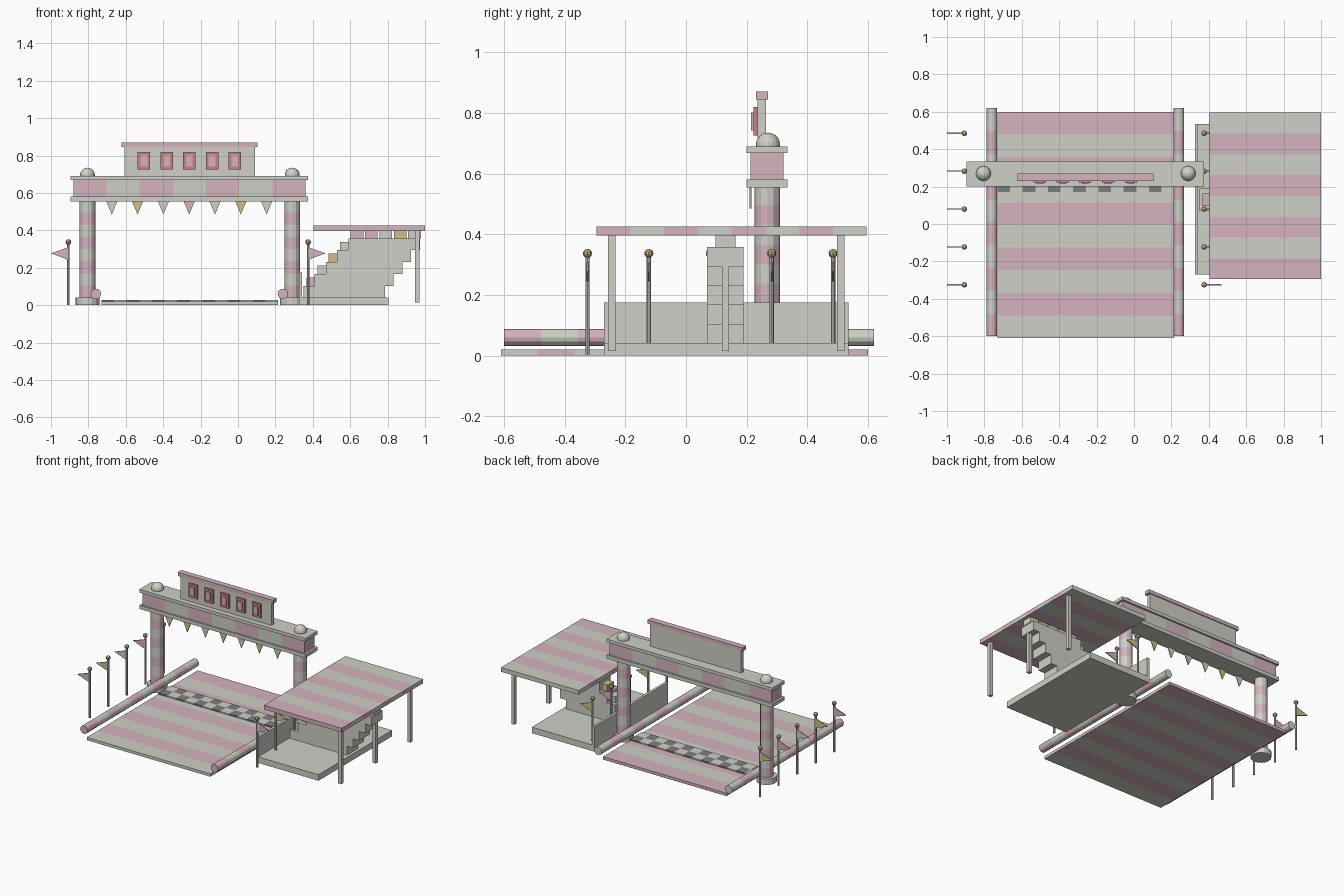
import bpy, bmesh, math
from mathutils import Vector, Matrix

cube = bpy.data.objects.get("Cube")
if cube:
    bpy.data.objects.remove(cube, do_unlink=True)


def material(name, color):
    m = bpy.data.materials.new(name)
    m.use_nodes = True
    m.diffuse_color = (*color, 1)
    m.node_tree.nodes["Principled BSDF"].inputs["Base Color"].default_value = (*color, 1)
    return m


WHITE = material("warm white", (0.63, 0.63, 0.58))
PINK = material("soft pink", (0.66, 0.45, 0.52))
GOLD = material("pale gold", (0.61, 0.52, 0.25))
BRASS = material("dark brass", (0.42, 0.36, 0.17))
RED = material("lamp red", (0.60, 0.22, 0.22))
DARK = material("checker grey", (0.21, 0.21, 0.21))


def finish(name, bm, *mats):
    mesh = bpy.data.meshes.new(name)
    bmesh.ops.recalc_face_normals(bm, faces=bm.faces)
    bm.to_mesh(mesh)
    bm.free()
    ob = bpy.data.objects.new(name, mesh)
    bpy.context.collection.objects.link(ob)
    for m in mats:
        mesh.materials.append(m)
    return ob


def cut(bm, axis, lo, hi, n):
    """Slice the mesh into n equal bands along an axis."""
    normal = Vector((0, 0, 0))
    normal[axis] = 1
    for i in range(1, n):
        bmesh.ops.bisect_plane(bm, geom=bm.verts[:] + bm.edges[:] + bm.faces[:],
                               plane_co=normal * (lo + (hi - lo) * i / n), plane_no=normal)


def band(value, lo, hi, n):
    return max(0, min(n - 1, int((value - lo) / (hi - lo) * n)))


def box_bm(x, y, z):
    bm = bmesh.new()
    bmesh.ops.create_cube(bm, size=1)
    for v in bm.verts:
        v.co = [r[0] if c < 0 else r[1] for c, r in zip(v.co, (x, y, z))]
    return bm


def stripe(name, bm, axis, lo, hi, n, first, second):
    cut(bm, axis, lo, hi, n)
    for f in bm.faces:
        f.material_index = band(f.calc_center_median()[axis], lo, hi, n) % 2
    return finish(name, bm, first, second)


def box(name, x, y, z, mat):
    return finish(name, box_bm(x, y, z), mat)


def tube_bm(x, y, z, r, depth, sides, along_y=False):
    bm = bmesh.new()
    bmesh.ops.create_cone(bm, cap_ends=True, segments=sides, radius1=r, radius2=r, depth=depth)
    if along_y:
        bmesh.ops.rotate(bm, verts=bm.verts, matrix=Matrix.Rotation(math.pi / 2, 3, "X"))
    bmesh.ops.translate(bm, verts=bm.verts, vec=(x, y, z))
    return bm


def ball(name, loc, r, mat, u, v):
    bm = bmesh.new()
    bmesh.ops.create_uvsphere(bm, u_segments=u, v_segments=v, radius=r,
                              matrix=Matrix.Translation(loc))
    return finish(name, bm, mat)


def pennant(name, a, b, tip, y, mat):
    """Thin triangular cloth in the xz plane."""
    bm = bmesh.new()
    face = bm.faces.new([bm.verts.new((p[0], y, p[1])) for p in (a, b, tip)])
    new = bmesh.ops.extrude_face_region(bm, geom=[face])["geom"]
    bmesh.ops.translate(bm, verts=[g for g in new if isinstance(g, bmesh.types.BMVert)],
                        vec=(0, 0.006, 0))
    return finish(name, bm, mat)


# Striped ground and checkered finish line
stripe("track", box_bm((-0.73, 0.215), (-0.61, 0.6), (0, 0.02)), 1, -0.61, 0.6, 10, WHITE, PINK)
line = box_bm((-0.73, 0.215), (0.17, 0.305), (0.019, 0.028))
cut(line, 0, -0.73, 0.215, 14)
cut(line, 1, 0.17, 0.305, 2)
for f in line.faces:
    c = f.calc_center_median()
    f.material_index = (band(c.x, -0.73, 0.215, 14) + band(c.y, 0.17, 0.305, 2)) % 2
finish("finish_line", line, DARK, WHITE)

# Side rails and gantry columns
for side, rail_x, col_x in (("right", -0.76, -0.805), ("left", 0.24, 0.29)):
    stripe(side + "_rail", tube_bm(rail_x, 0.01, 0.06, 0.028, 1.22, 12, True),
           1, -0.6, 0.62, 10, PINK, WHITE)
    finish(side + "_column_base", tube_bm(col_x, 0.268, 0.02, 0.065, 0.04, 16), WHITE)
    stripe(side + "_column", tube_bm(col_x, 0.268, 0.3, 0.042, 0.52, 12),
           2, 0.04, 0.56, 8, PINK, WHITE)
    ball(side + "_finial", (col_x, 0.27, 0.695), 0.04, WHITE, 16, 10)

# Gantry beam
box("beam_lower_plate", (-0.895, 0.375), (0.2, 0.335), (0.555, 0.58), WHITE)
stripe("beam", box_bm((-0.88, 0.36), (0.212, 0.322), (0.58, 0.668)), 0, -0.88, 0.36, 7, PINK, WHITE)
box("beam_upper_plate", (-0.895, 0.375), (0.2, 0.335), (0.668, 0.69), WHITE)

# Sign board with lamps
box("sign_board", (-0.607, 0.09), (0.236, 0.264), (0.69, 0.845), WHITE)
box("sign_cap", (-0.622, 0.105), (0.23, 0.27), (0.845, 0.87), PINK)
for i in range(5):
    x = -0.503 + i * 0.1215
    box(f"lamp_frame_{i}", (x - 0.033, x + 0.033), (0.222, 0.237), (0.725, 0.82), RED)
    box(f"lamp_lens_{i}", (x - 0.018, x + 0.018), (0.214, 0.223), (0.742, 0.802), PINK)

# Hanging bunting
for i, mat in enumerate((WHITE, GOLD, WHITE, PINK, WHITE, GOLD, WHITE)):
    x = -0.675 + i * 0.138
    pennant(f"bunting_{i}", (x - 0.03, 0.556), (x + 0.03, 0.556), (x, 0.485), 0.21, mat)

# Flag poles
for side, x, d in (("right", -0.907, -1), ("left", 0.375, 1)):
    for i, mat in enumerate((PINK, GOLD, WHITE, PINK, GOLD)):
        y = -0.325 + i * 0.2025
        finish(f"{side}_pole_{i}", tube_bm(x, y, 0.165, 0.007, 0.33, 8), WHITE)
        ball(f"{side}_pole_knob_{i}", (x, y, 0.337), 0.015, BRASS, 8, 6)
        pennant(f"{side}_flag_{i}", (x, 0.31), (x, 0.243), (x + d * 0.093, 0.277), y - 0.003, mat)

# Grandstand floor, wall and stepped tiers
box("stand_floor", (0.33, 0.805), (-0.27, 0.535), (0, 0.042), WHITE)
box("stand_wall", (0.325, 0.343), (-0.27, 0.535), (0, 0.175), WHITE)
for i in range(5):
    z = 0.04 + i * 0.0635
    box(f"tier_{i}", (0.35 + i * 0.06, 0.785 + i * 0.047), (0.07, 0.19), (z, z + 0.0635), WHITE)

# Seats on the tier edges and along the top
for i, mat in enumerate((PINK, WHITE, GOLD, WHITE)):
    x, z = 0.365 + i * 0.06, 0.1035 + i * 0.0635
    box(f"tier_seat_{i}", (x, x + 0.056), (0.097, 0.163), (z, z + 0.045), mat)
for i, mat in enumerate((PINK, PINK, WHITE, GOLD, WHITE)):
    x = 0.602 + i * 0.077
    box(f"top_seat_{i}", (x, x + 0.068), (0.097, 0.163), (0.357, 0.396), mat)

# Striped canopy and posts
stripe("canopy", box_bm((0.405, 1.0), (-0.295, 0.595), (0.396, 0.425)),
       1, -0.295, 0.595, 8, PINK, WHITE)
for i, y in enumerate((-0.245, 0.13, 0.51)):
    box(f"canopy_post_{i}", (0.947, 0.971), (y - 0.012, y + 0.012), (0.015, 0.397), WHITE)
